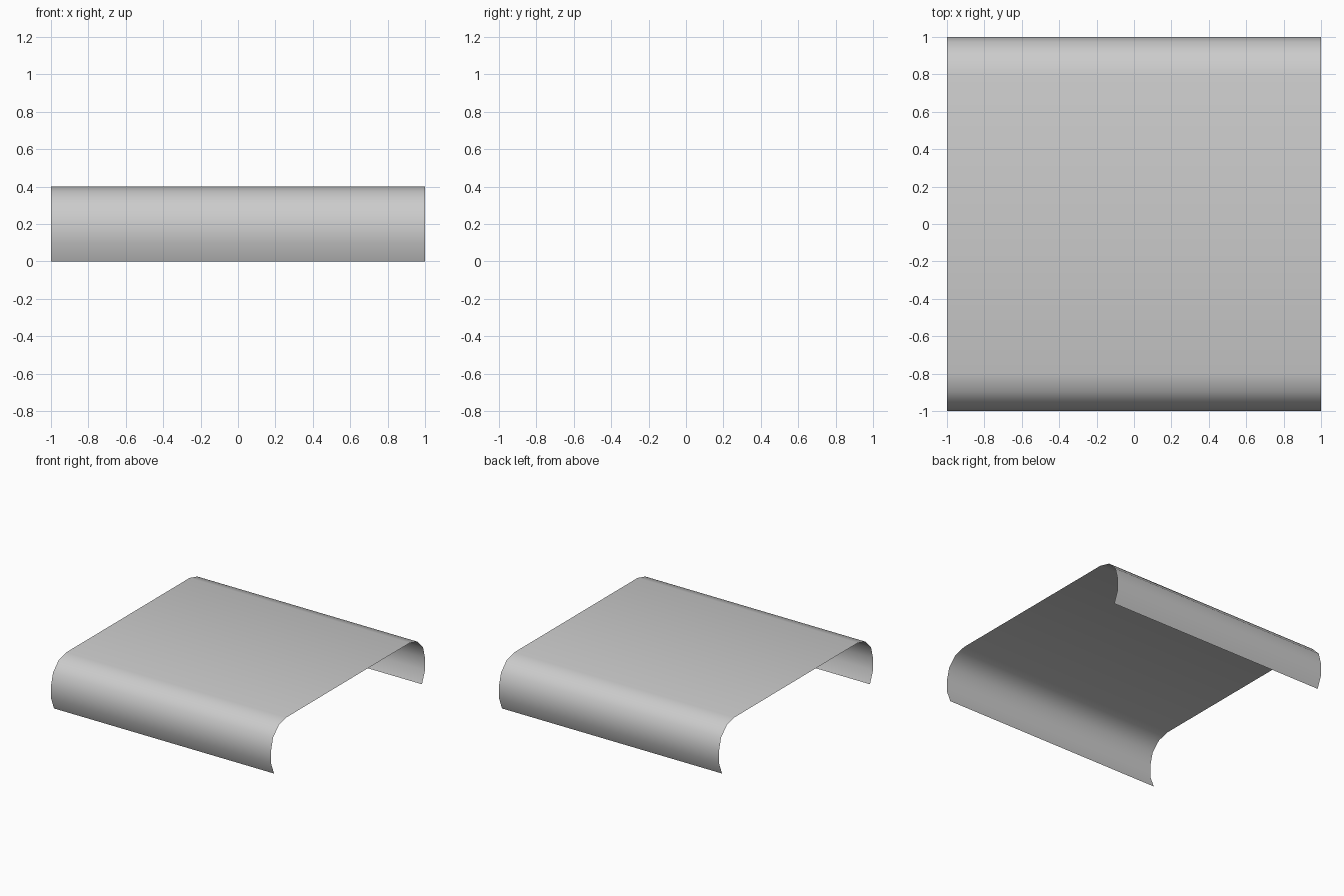
import bpy, bmesh
from math import sin, cos, radians

if "Cube" in bpy.data.objects:
    bpy.data.objects.remove(bpy.data.objects["Cube"])

# Half profile (y, z): flat top, rounded shoulder, slightly tucked-in lower lip
R = 0.2
half = [(0.8 + R * sin(radians(a)), 0.2 + R * cos(radians(a))) for a in (0, 30, 60, 90)]
half += [(1.0, 0.1), (0.96, 0.0)]
profile = [(-y, z) for y, z in reversed(half)] + half

# Open sheet: the profile swept along x
bm = bmesh.new()
verts = [bm.verts.new((-1, y, z)) for y, z in profile]
edges = [bm.edges.new(pair) for pair in zip(verts, verts[1:])]
swept = bmesh.ops.extrude_edge_only(bm, edges=edges)["geom"]
bmesh.ops.translate(bm, vec=(2, 0, 0),
                    verts=[g for g in swept if isinstance(g, bmesh.types.BMVert)])
bm.normal_update()

# Outer side faces up and outwards
if sum(f.normal.z * f.calc_area() for f in bm.faces) < 0:
    bmesh.ops.reverse_faces(bm, faces=bm.faces[:])
for f in bm.faces:
    f.smooth = True

mesh = bpy.data.meshes.new("curved_sheet")
bm.to_mesh(mesh)
bm.free()
sheet = bpy.data.objects.new("curved_sheet", mesh)
bpy.context.collection.objects.link(sheet)
